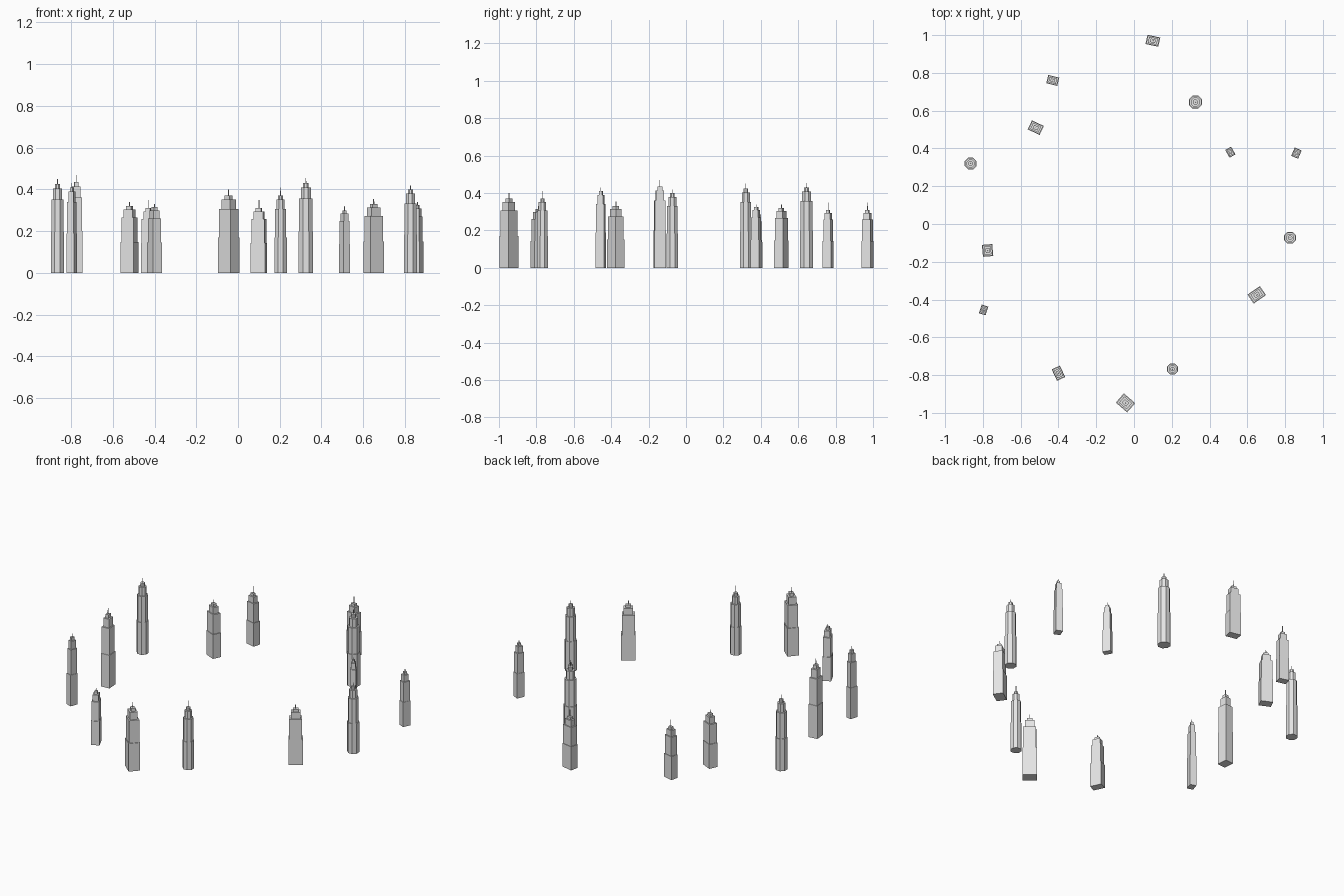
import bpy, bmesh
from math import cos, sin, pi, radians

cube = bpy.data.objects.get("Cube")
if cube:
    bpy.data.objects.remove(cube)

concrete = bpy.data.materials.new("pale_grey")
concrete.use_nodes = True
concrete.diffuse_color = (0.78, 0.78, 0.78, 1)
concrete.node_tree.nodes["Principled BSDF"].inputs["Base Color"].default_value = (0.78, 0.78, 0.78, 1)

# Setbacks: top as a share of roof height, scale of the footprint
TIERS = [(0.46, 1.0), (0.83, 0.9), (0.95, 0.67), (1.0, 0.38)]


def rectangle(w, d):
    return [(-w / 2, -d / 2), (w / 2, -d / 2), (w / 2, d / 2), (-w / 2, d / 2)]


def octagon(r):
    return [(r * cos((i + 0.5) * pi / 4), r * sin((i + 0.5) * pi / 4)) for i in range(8)]


def tower(name, x, y, turn, outline, roof, tip):
    """Stepped shaft of stacked setbacks, closed on top, with a thin mast."""
    levels, z = [], 0
    for share, scale in TIERS:
        levels += [(z, scale), (share * roof, scale)]
        z = share * roof
    levels += [(roof, 0.06), (tip, 0.05)]
    bm = bmesh.new()
    rings = [[bm.verts.new((px * s, py * s, h)) for px, py in outline] for h, s in levels]
    n = len(outline)
    for low, high in zip(rings, rings[1:]):
        for i in range(n):
            j = (i + 1) % n
            bm.faces.new((low[i], low[j], high[j], high[i]))
    bm.faces.new(rings[0][::-1])
    bm.faces.new(rings[-1])
    mesh = bpy.data.meshes.new(name)
    bm.to_mesh(mesh)
    bm.free()
    mesh.materials.append(concrete)
    obj = bpy.data.objects.new(name, mesh)
    obj.location = (x, y, 0)
    obj.rotation_euler.z = radians(turn)
    bpy.context.collection.objects.link(obj)


# Rectangular towers: x, y, turn, width, depth, roof, mast tip
blocks = [
    (0.10, 0.97, -12, 0.07, 0.05, 0.31, 0.35),
    (-0.43, 0.76, -14, 0.06, 0.045, 0.31, 0.35),
    (-0.52, 0.51, -25, 0.07, 0.053, 0.32, 0.34),
    (-0.775, -0.14, 5, 0.055, 0.064, 0.435, 0.47),
    (-0.796, -0.455, -18, 0.037, 0.048, 0.41, 0.43),
    (-0.40, -0.79, 25, 0.048, 0.067, 0.315, 0.33),
    (-0.045, -0.947, -41, 0.08, 0.065, 0.37, 0.40),
    (0.65, -0.375, 35, 0.08, 0.058, 0.33, 0.355),
    (0.86, 0.375, -23, 0.04, 0.048, 0.325, 0.34),
    (0.51, 0.38, 30, 0.036, 0.047, 0.30, 0.32),
]
for i, (x, y, turn, w, d, roof, tip) in enumerate(blocks, 1):
    tower(f"block_tower_{i}", x, y, turn, rectangle(w, d), roof, tip)

# Octagonal towers: x, y, radius, roof, mast tip
columns = [
    (-0.865, 0.32, 0.034, 0.425, 0.45),
    (0.204, -0.768, 0.032, 0.37, 0.41),
    (0.826, -0.073, 0.034, 0.40, 0.42),
    (0.325, 0.645, 0.038, 0.43, 0.455),
]
for i, (x, y, r, roof, tip) in enumerate(columns, 1):
    tower(f"octagonal_tower_{i}", x, y, 0, octagon(r), roof, tip)
